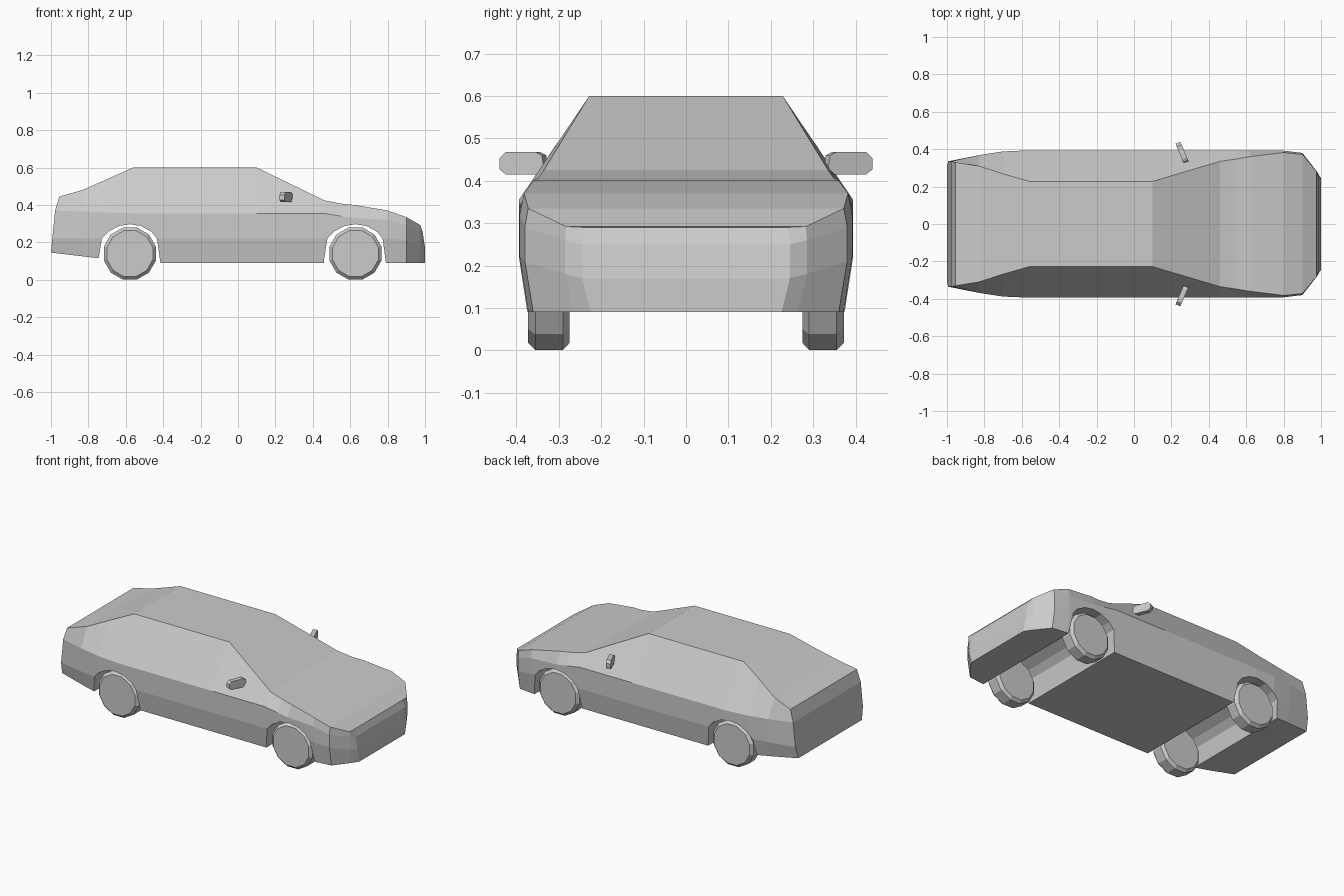
import bpy, bmesh, math

cube = bpy.data.objects.get("Cube")
if cube:
    bpy.data.objects.remove(cube, do_unlink=True)

paint = bpy.data.materials.new("plain grey")
paint.use_nodes = True
GREY = (0.6, 0.6, 0.6, 1)
paint.diffuse_color = GREY
paint.node_tree.nodes["Principled BSDF"].inputs["Base Color"].default_value = GREY


def make_object(name, bm):
    bmesh.ops.recalc_face_normals(bm, faces=bm.faces)
    mesh = bpy.data.meshes.new(name)
    bm.to_mesh(mesh)
    bm.free()
    mesh.materials.append(paint)
    obj = bpy.data.objects.new(name, mesh)
    bpy.context.collection.objects.link(obj)
    return obj


def bridge(bm, rings):
    """Join neighbouring closed rings of vertices with quads."""
    for a, b in zip(rings, rings[1:]):
        n = len(a)
        for i in range(n):
            j = (i + 1) % n
            bm.faces.new((a[i], a[j], b[j], b[i]))


def prism(name, front, back):
    """Solid between two matching outlines."""
    bm = bmesh.new()
    rings = [[bm.verts.new(p) for p in side] for side in (front, back)]
    bridge(bm, rings)
    for ring in rings:
        bm.faces.new(ring)
    return make_object(name, bm)


# Body stations: x, sill z, side y, crease z, shoulder z, top y, top z
STATIONS = [
    (-1, .145, .335, .22, .37, .33, .445),
    (-.83, .125, .368, .22, .365, .31, .48),
    (-.7, .11, .388, .22, .36, .268, .538),
    (-.56, .1, .394, .22, .355, .228, .6),
    (-.41, .09, .394, .22, .355, .228, .6),
    (.1, .09, .394, .22, .355, .228, .6),
    (.46, .09, .394, .22, .355, .335, .425),
    (.55, .09, .394, .22, .34, .348, .407),
    (.62, .09, .394, .22, .33, .36, .4),
    (.8, .09, .392, .22, .32, .382, .37),
    (.9, .09, .38, .21, .29, .372, .335),
    (.975, .09, .285, .18, .26, .283, .292),
    (1, .09, .245, .17, .25, .24, .29),
]
# Slope of the tail and nose: x shift at sill, crease, shoulder, top
LEAN = {0: (0, .007, .022, .045), len(STATIONS) - 1: (0, 0, -.012, -.027)}

bm = bmesh.new()
rings = []
for i, (x, sill, side, crease, shoulder, top_y, top_z) in enumerate(STATIONS):
    half = [(side - .02, sill), (side, crease), (side, shoulder), (top_y, top_z)]
    lean = LEAN.get(i, (0,) * 4)
    left = [bm.verts.new((x + d, y, z)) for d, (y, z) in zip(lean, half)]
    right = [bm.verts.new((x + d, -y, z)) for d, (y, z) in zip(lean, half)]
    rings.append(left + right[::-1])
bridge(bm, rings)
for ring in (rings[0], rings[-1]):
    for k in range(3):
        bm.faces.new((ring[k], ring[k + 1], ring[6 - k], ring[7 - k]))
body = make_object("car_body", bm)

# Wheel arches cut right across the body
ARCH = [(-.176, 0), (-.168, .11), (-.15, .22), (-.115, .257), (-.06, .287),
        (0, .297), (.06, .287), (.115, .257), (.145, .22), (.163, .09), (.17, 0)]
for name, cx in (("rear", -.578), ("front", .628)):
    sides = [[(cx + x, y, z) for x, z in ARCH] for y in (-.6, .6)]
    cutter = prism(name + "_arch_cutter", *sides)
    cutter.hide_render = True
    cutter.hide_viewport = True
    cutter.display_type = 'WIRE'
    cut = body.modifiers.new(name + "_arch", 'BOOLEAN')
    cut.operation = 'DIFFERENCE'
    cut.solver = 'EXACT'
    cut.object = cutter


# Twelve-sided wheels with chamfered rims
def wheel(name, cx, sign):
    bm = bmesh.new()
    rings = []
    for r, y in ((.127, .275), (.144, .29), (.144, .355), (.127, .372)):
        angles = [math.radians(15 + 30 * k) for k in range(12)]
        rings.append([bm.verts.new((cx + r * math.cos(a), sign * y,
                                    .14 + r * math.sin(a))) for a in angles])
    bridge(bm, rings)
    bm.faces.new(rings[0])
    bm.faces.new(rings[-1])
    make_object(name, bm)


# Door mirrors, swept back towards the outer end
MIRROR = [(.335, .43), (.35, .415), (.425, .415), (.44, .427),
          (.44, .453), (.425, .468), (.355, .468), (.34, .46)]

for label, sign in (("left", 1), ("right", -1)):
    wheel("rear_wheel_" + label, -.578, sign)
    wheel("front_wheel_" + label, .628, sign)
    faces = [[(.29 - shift - (y - .34) * .42, sign * (y - shift * .4), z)
              for y, z in MIRROR] for shift in (0, .026)]
    prism("door_mirror_" + label, *faces)
